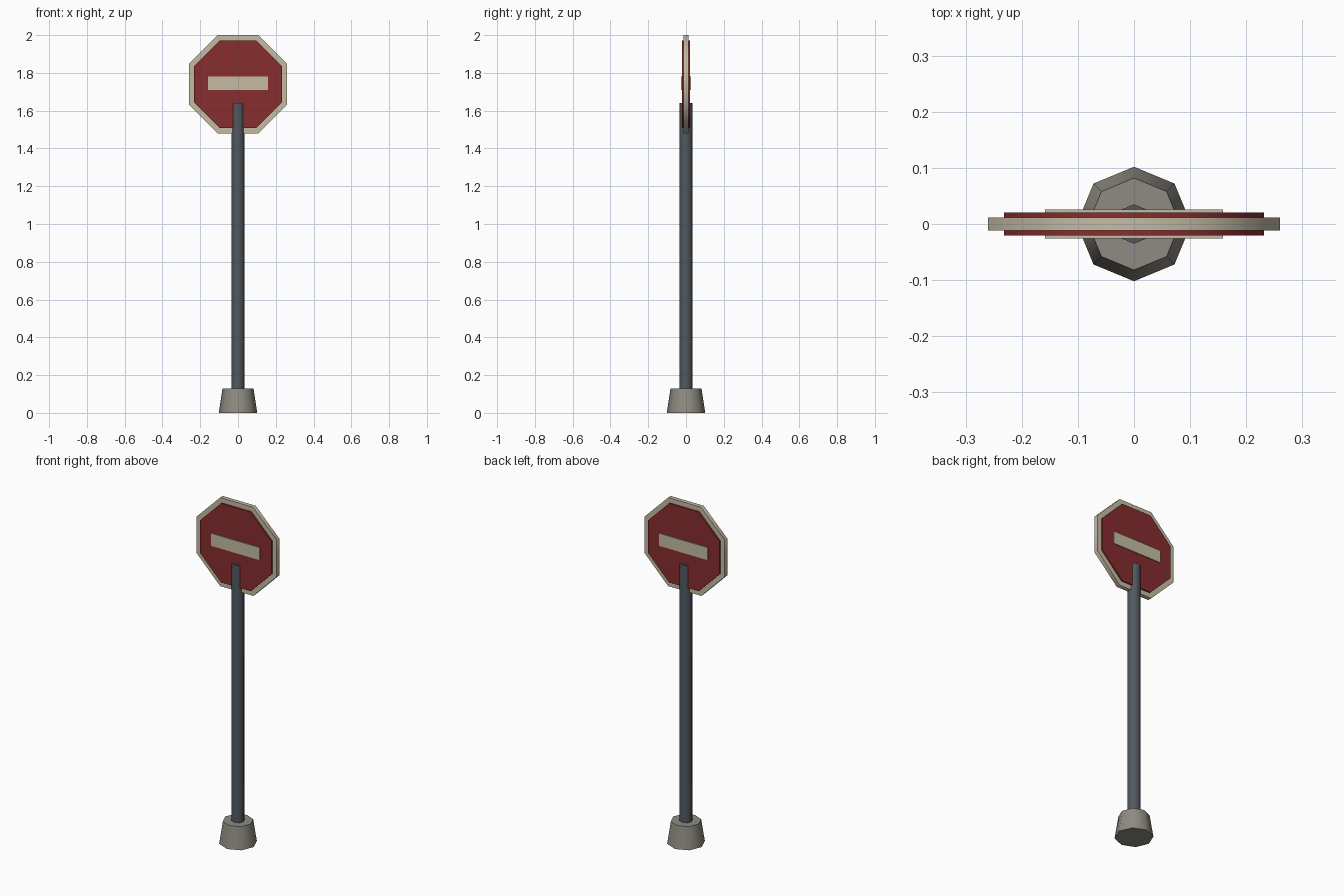
import bpy, math

if "Cube" in bpy.data.objects:
    bpy.data.objects.remove(bpy.data.objects["Cube"])

def material(name, rgb):
    m = bpy.data.materials.new(name)
    m.diffuse_color = (*rgb, 1)
    m.use_nodes = True
    m.node_tree.nodes["Principled BSDF"].inputs["Base Color"].default_value = m.diffuse_color
    return m

CREAM = material("cream", (0.56, 0.50, 0.37))
RED = material("red", (0.24, 0.026, 0.028))
STEEL = material("dark steel", (0.085, 0.10, 0.115))
CONCRETE = material("concrete", (0.27, 0.26, 0.22))
SIGN_Z = 1.74

def finish(name, mat):
    ob = bpy.context.object
    ob.name = name
    ob.data.materials.append(mat)
    bpy.ops.object.transform_apply(location=False, rotation=True, scale=True)
    # octagon sides blend, caps stay sharp
    bpy.ops.object.shade_smooth_by_angle(angle=math.radians(50))
    return ob

def octagon_post(name, r1, r2, z0, z1, mat):
    bpy.ops.mesh.primitive_cone_add(vertices=8, radius1=r1, radius2=r2, depth=z1 - z0,
                                    location=(0, 0, (z0 + z1) / 2))
    return finish(name, mat)

def octagon_plate(name, apothem, thickness, mat):
    # upright octagon with a flat edge on top
    bpy.ops.mesh.primitive_cylinder_add(vertices=8, radius=apothem / math.cos(math.pi / 8),
                                        depth=thickness)
    ob = bpy.context.object
    ob.rotation_euler.z = math.pi / 8
    bpy.ops.object.transform_apply(rotation=True)
    ob.rotation_euler.x = math.pi / 2
    ob.location.z = SIGN_Z
    return finish(name, mat)

# Base and pole
octagon_post("concrete_base", 0.102, 0.082, 0, 0.13, CONCRETE)
octagon_post("pole", 0.035, 0.035, 0.002, 1.64, STEEL)

# Sign: rim plate, red face plate on both sides, bar on both sides
octagon_plate("sign_rim", 0.26, 0.024, CREAM)
octagon_plate("sign_face", 0.232, 0.041, RED)
bpy.ops.mesh.primitive_cube_add(size=1, location=(0, 0, 1.745))
bpy.context.object.scale = (0.317, 0.052, 0.073)
finish("sign_bar", CREAM)
